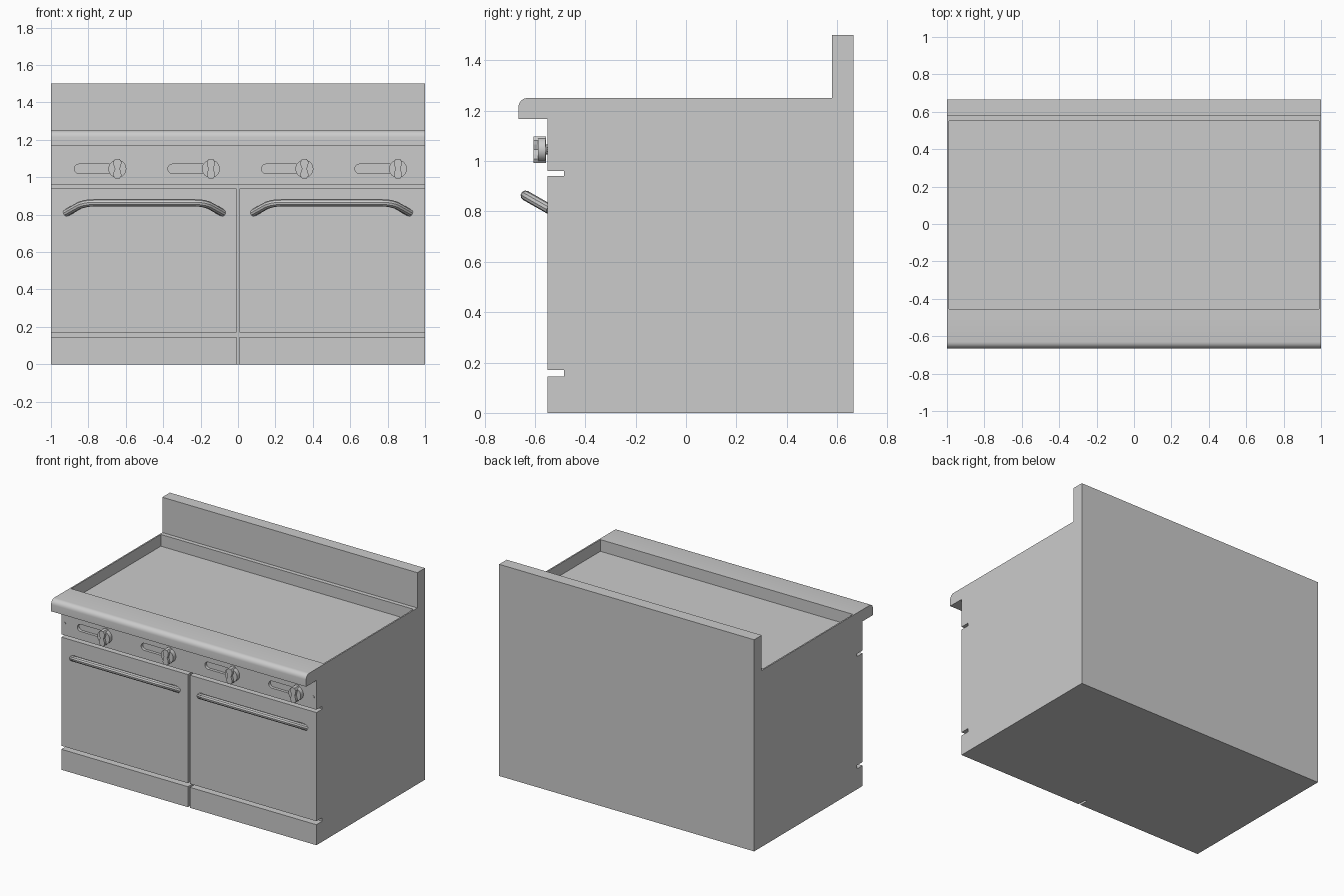
import bpy, bmesh, math

if "Cube" in bpy.data.objects:
    bpy.data.objects.remove(bpy.data.objects["Cube"])


def prism(name, pts, axis, lo, hi):
    """Extrude a 2D outline: axis 'x' takes (y, z) points, axis 'y' takes (x, z)."""
    bm = bmesh.new()
    place = (lambda p, d: (d, p[0], p[1])) if axis == 'x' else (lambda p, d: (p[0], d, p[1]))
    a = [bm.verts.new(place(p, lo)) for p in pts]
    b = [bm.verts.new(place(p, hi)) for p in pts]
    bm.faces.new(a)
    bm.faces.new(b)
    for i in range(len(pts)):
        j = (i + 1) % len(pts)
        bm.faces.new((a[i], a[j], b[j], b[i]))
    bmesh.ops.recalc_face_normals(bm, faces=bm.faces[:])
    me = bpy.data.meshes.new(name)
    bm.to_mesh(me)
    bm.free()
    ob = bpy.data.objects.new(name, me)
    bpy.context.collection.objects.link(ob)
    return ob


def box(name, x, y, z):
    return prism(name, [(x[0], z[0]), (x[1], z[0]), (x[1], z[1]), (x[0], z[1])], 'y', *y)


def arc(cx, cz, r, start, end, n):
    return [(cx + r * math.cos(math.radians(start + (end - start) * i / n)),
             cz + r * math.sin(math.radians(start + (end - start) * i / n)))
            for i in range(n + 1)]


def activate(ob):
    bpy.ops.object.select_all(action='DESELECT')
    ob.select_set(True)
    bpy.context.view_layer.objects.active = ob


def smooth(ob):
    activate(ob)
    bpy.ops.object.shade_smooth_by_angle(angle=math.radians(35))


def cut(ob, cutter):
    cutter.hide_render = True
    mod = ob.modifiers.new("cut", 'BOOLEAN')
    mod.operation = 'DIFFERENCE'
    mod.solver = 'EXACT'
    mod.object = cutter
    activate(ob)
    bpy.ops.object.modifier_apply(modifier=mod.name)
    bpy.data.objects.remove(cutter)


FRONT, SEAM, BACK = -0.55, -0.485, 0.665

# Body with backsplash and sunken cooking surface
body = prism("body", [(SEAM, 0), (BACK, 0), (BACK, 1.5), (0.58, 1.5),
                      (0.58, 1.25), (SEAM, 1.25)], 'x', -1, 1)
cut(body, box("griddle_cutter", (-0.99, 0.99), (-0.455, 0.55), (1.167, 1.4)))

# Control panel with rounded front ledge
panel = prism("control_panel",
              [(SEAM, 0.96), (FRONT, 0.96), (FRONT, 1.167), (-0.665, 1.167)]
              + arc(-0.63, 1.215, 0.035, 180, 90, 6) + [(SEAM, 1.25)], 'x', -1, 1)

# Doors and kick plates, left and right
for side, x in (("left", (-1, -0.008)), ("right", (0.008, 1))):
    box("door_" + side, x, (FRONT, SEAM), (0.17, 0.94))
    box("kick_plate_" + side, x, (FRONT, SEAM), (0, 0.145))

# Bent tube handles
half_path = [(-0.42, -0.54, 0.808), (-0.345, -0.615, 0.8505), (-0.32, -0.628, 0.858),
             (-0.295, -0.635, 0.862), (-0.265, -0.637, 0.863)]
path = half_path + [(-x, y, z) for x, y, z in reversed(half_path)]
for side, cx in (("left", -0.5), ("right", 0.5)):
    cu = bpy.data.curves.new("handle_" + side, 'CURVE')
    cu.dimensions = '3D'
    cu.bevel_depth = 0.02
    cu.bevel_resolution = 3
    cu.use_fill_caps = True
    sp = cu.splines.new('POLY')
    sp.points.add(len(path) - 1)
    for pt, (x, y, z) in zip(sp.points, path):
        pt.co = (x + cx, y, z, 1)
    handle = bpy.data.objects.new("handle_" + side, cu)
    bpy.context.collection.objects.link(handle)
    activate(handle)
    bpy.ops.object.convert(target='MESH')
    smooth(bpy.context.object)

# Knobs: slot in the panel, stem, dial and waisted grip
KZ = 1.045
half_grip = [(0.012, -0.053), (0.022, -0.036), (0.02, -0.02), (0.013, 0),
             (0.02, 0.02), (0.022, 0.036), (0.012, 0.053)]
for i in range(4):
    kx = -0.645 + 0.5 * i
    slot = arc(kx - 0.205, KZ, 0.025, 90, 270, 8) + arc(kx, KZ, 0.025, -90, 90, 8)
    cut(panel, prism("slot_cutter", slot, 'y', FRONT - 0.02, FRONT + 0.02))
    smooth(prism(f"knob_stem_{i + 1}", arc(kx, KZ, 0.02, 0, 345, 23), 'y', -0.565, -0.52))
    smooth(prism(f"knob_dial_{i + 1}", arc(kx, KZ, 0.048, 0, 345, 23), 'y', -0.587, -0.557))
    grip = [(kx + x, KZ + z) for x, z in half_grip] + \
           [(kx - x, KZ + z) for x, z in reversed(half_grip)]
    prism(f"knob_grip_{i + 1}", grip, 'y', -0.605, -0.556)
smooth(panel)

# Small screws at the panel ends
for side, x in (("left", -0.975), ("right", 0.975)):
    prism("screw_" + side, arc(x, KZ, 0.01, 0, 315, 7), 'y', FRONT - 0.003, FRONT + 0.005)
